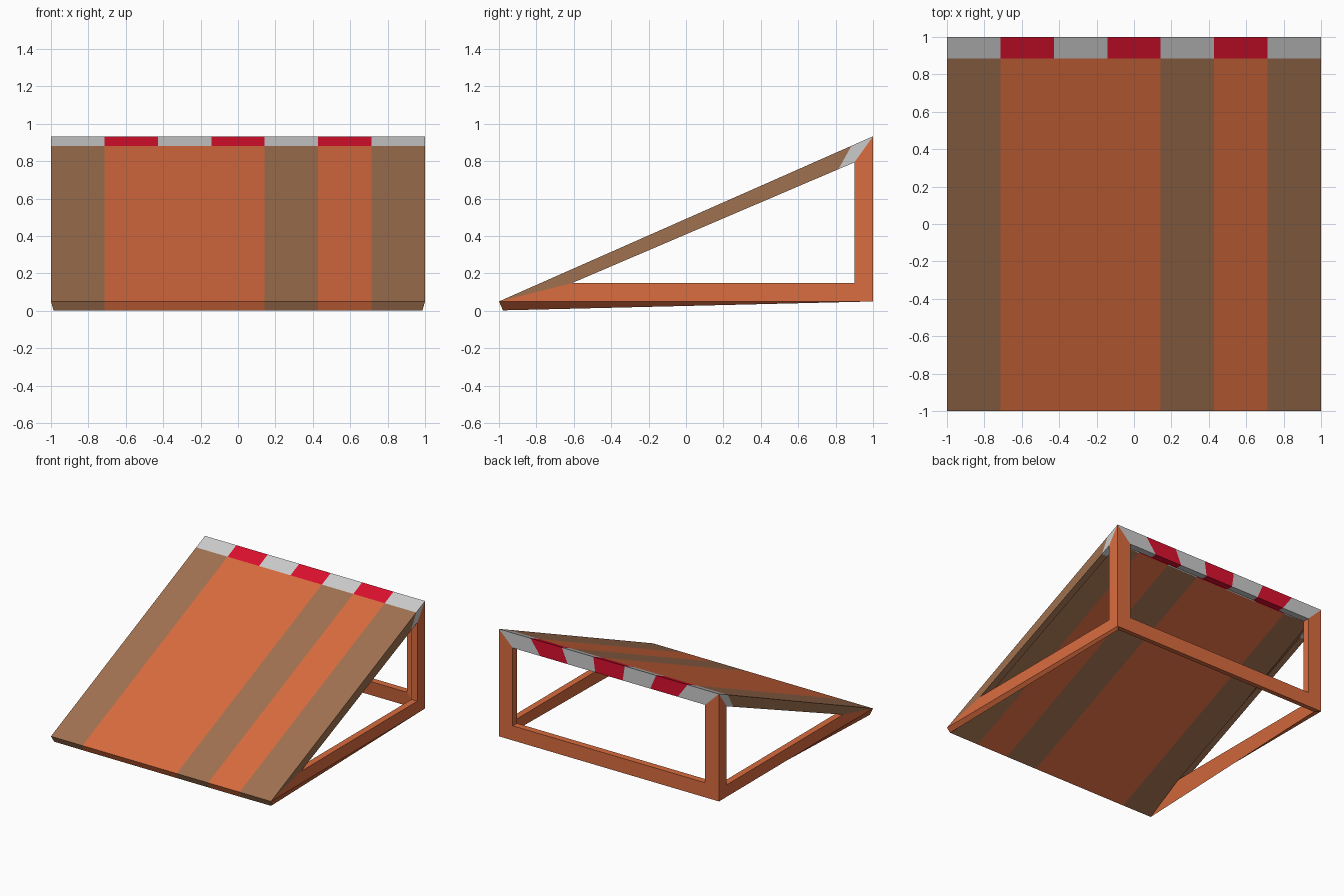
import bpy, bmesh

if "Cube" in bpy.data.objects:
    bpy.data.objects.remove(bpy.data.objects["Cube"])

Z0, Z1 = 0.05, 0.933          # bottom and top of the wedge
LIP = 0.885                   # where the striped lip starts along y
N = 7                         # stripes across the ramp
ORANGE, BROWN, GREY, RED = range(4)
COLOURS = [("orange", (0.70, 0.15, 0.05)), ("brown", (0.35, 0.165, 0.08)),
           ("grey", (0.52, 0.52, 0.52)), ("red", (0.71, 0.005, 0.027))]

bm = bmesh.new()


def face(points, mat, flip=False):
    verts = [bm.verts.new(p) for p in points]
    f = bm.faces.new(verts[::-1] if flip else verts)
    f.material_index = mat


def slope(y):
    return Z0 + (y + 1) / 2 * (Z1 - Z0)


# Sloped deck, striped lip and striped top rail of the back frame
HX, HB, HT = 0.875, 0.17, 0.81      # opening in the back
deck = [BROWN, ORANGE, ORANGE, ORANGE, BROWN, ORANGE, BROWN]
for i in range(N):
    a, b = -1 + 2 * i / N, -1 + 2 * (i + 1) / N
    stripe = RED if i % 2 else GREY
    zl = slope(LIP)
    face([(a, -1, Z0), (b, -1, Z0), (b, LIP, zl), (a, LIP, zl)], deck[i])
    face([(a, LIP, zl), (b, LIP, zl), (b, 1, Z1), (a, 1, Z1)], stripe)
    face([(a, 1, Z1), (b, 1, Z1), (b * HX, 1, HT), (a * HX, 1, HT)], stripe)

# Back frame: bottom rail
face([(-1, 1, Z0), (-HX, 1, HB), (HX, 1, HB), (1, 1, Z0)], ORANGE)

# Mirrored sides: back post and triangular side frame
for s in (-1, 1):
    flip = s < 0
    face([(s, 1, Z0), (s * HX, 1, HB), (s * HX, 1, HT), (s, 1, Z1)], ORANGE, flip)

    def side(pts, mat):
        face([(s, y, z) for y, z in pts], mat, flip)

    front, low, top = (-0.61, 0.148), (0.9, 0.148), (0.9, 0.793)
    lip_in = (0.815, 0.757)
    side([(-1, Z0), (1, Z0), low, front], ORANGE)
    side([(1, Z0), (1, Z1), top, low], ORANGE)
    side([(1, Z1), (LIP, slope(LIP)), lip_in, top], GREY)
    side([(LIP, slope(LIP)), (-1, Z0), front, lip_in], BROWN)

bmesh.ops.remove_doubles(bm, verts=bm.verts, dist=1e-4)
bmesh.ops.recalc_face_normals(bm, faces=bm.faces)
deck_face = max(bm.faces, key=lambda f: f.calc_area())
if deck_face.normal.z < 0:
    bmesh.ops.reverse_faces(bm, faces=bm.faces)

mesh = bpy.data.meshes.new("ramp")
bm.to_mesh(mesh)
bm.free()
for name, rgb in COLOURS:
    m = bpy.data.materials.new(name)
    m.diffuse_color = (*rgb, 1)
    m.use_nodes = True
    m.node_tree.nodes["Principled BSDF"].inputs["Base Color"].default_value = m.diffuse_color
    mesh.materials.append(m)
ramp = bpy.data.objects.new("ramp", mesh)
bpy.context.collection.objects.link(ramp)

# Panel thickness, grown inwards
solid = ramp.modifiers.new("thickness", 'SOLIDIFY')
solid.thickness = 0.054
solid.offset = -1
